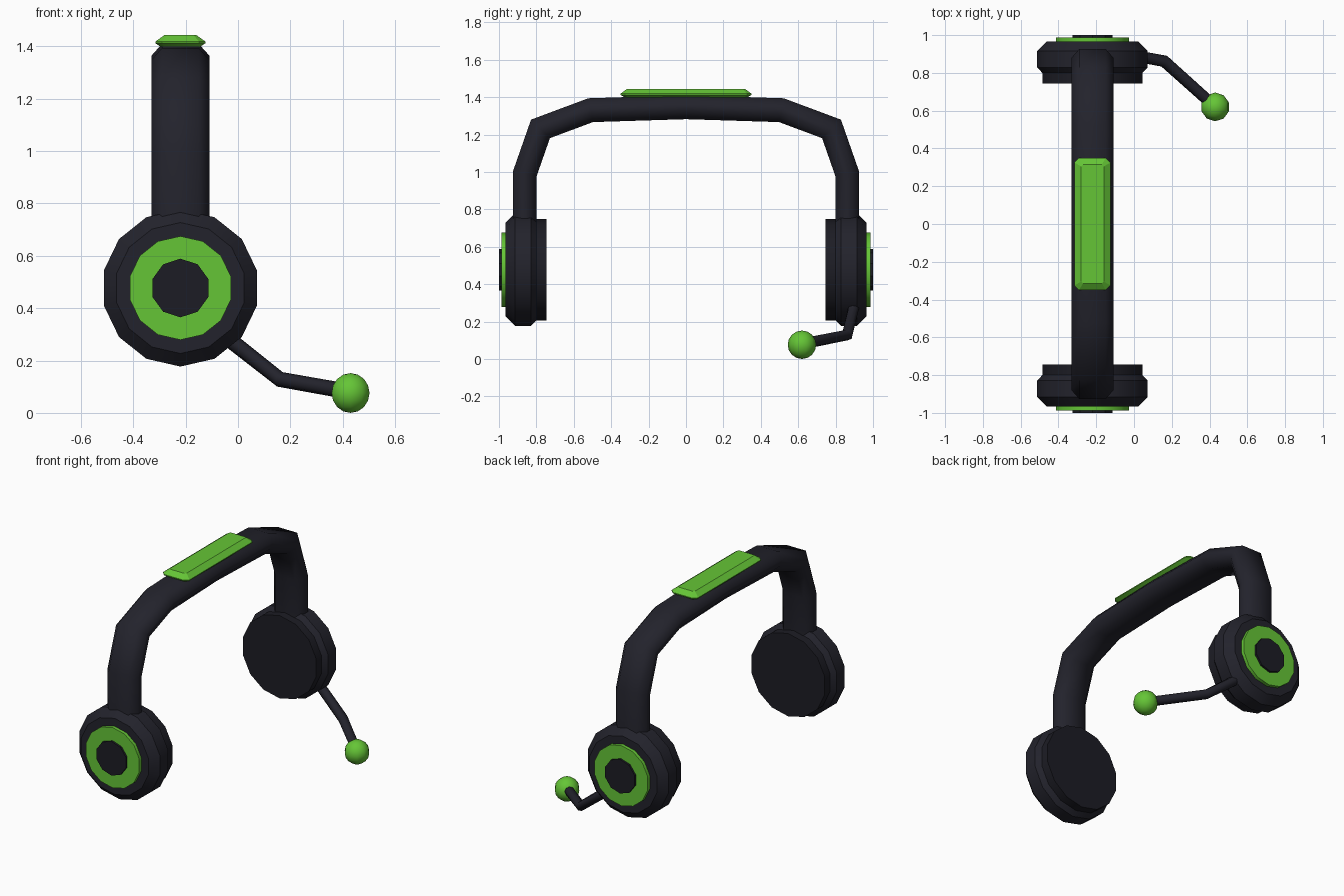
import bpy, bmesh, math
from mathutils import Vector

if "Cube" in bpy.data.objects:
    bpy.data.objects.remove(bpy.data.objects["Cube"])

CX, CZ = -0.22, 0.477   # ear cup axis


def material(name, rgb):
    m = bpy.data.materials.new(name)
    m.diffuse_color = (*rgb, 1)
    m.use_nodes = True
    m.node_tree.nodes["Principled BSDF"].inputs["Base Color"].default_value = m.diffuse_color
    return m


DARK = material("dark navy", (0.0165, 0.0165, 0.025))
BLACK = material("deep black navy", (0.012, 0.012, 0.018))
GREEN = material("bright green", (0.13, 0.56, 0.037))


def loft(name, rings, mat, smooth=None):
    """Skin a list of equal-length point rings and cap both ends."""
    bm = bmesh.new()
    vs = [[bm.verts.new(p) for p in r] for r in rings]
    n = len(rings[0])
    for a, b in zip(vs, vs[1:]):
        for i in range(n):
            j = (i + 1) % n
            bm.faces.new((a[i], a[j], b[j], b[i]))
    bm.faces.new(vs[0][::-1])
    bm.faces.new(vs[-1])
    bmesh.ops.recalc_face_normals(bm, faces=bm.faces)
    me = bpy.data.meshes.new(name)
    bm.to_mesh(me)
    bm.free()
    ob = bpy.data.objects.new(name, me)
    bpy.context.collection.objects.link(ob)
    me.materials.append(mat)
    if smooth:
        bpy.ops.object.select_all(action='DESELECT')
        ob.select_set(True)
        bpy.context.view_layer.objects.active = ob
        bpy.ops.object.shade_smooth_by_angle(angle=math.radians(smooth))
    return ob


def disc(name, sides, profile, side, mat, smooth=None):
    """Turned part around the ear axis; profile is (distance out, radius)."""
    rings = [[(CX + r * math.sin(2 * math.pi * i / sides), side * y,
               CZ + r * math.cos(2 * math.pi * i / sides)) for i in range(sides)]
             for y, r in profile]
    return loft(name, rings, mat, smooth)


def sweep(name, path, section, up, mat, smooth=None):
    """Sweep a section (u, v) along a path with mitred joints."""
    path = [Vector(p) for p in path]
    up = Vector(up)
    rings = []
    for i, p in enumerate(path):
        d0 = (p - path[i - 1]).normalized() if i else None
        d1 = (path[i + 1] - p).normalized() if i < len(path) - 1 else None
        d0, d1 = d0 or d1, d1 or d0
        t = (d0 + d1).normalized()
        u = (up - t * up.dot(t)).normalized()
        v = t.cross(u)
        k = 1 / max(t.dot(d0), 0.5)
        rings.append([p + u * a + v * b * k for a, b in section])
    return loft(name, rings, mat, smooth)


# Ear cups on both sides
for side, tag in ((-1, "left"), (1, "right")):
    disc(tag + "_ear_cup", 14, [(0.778, 0.25), (0.828, 0.30), (0.915, 0.30), (0.965, 0.25)],
         side, DARK, 30)
    disc(tag + "_cushion", 14, [(0.745, 0.272), (0.81, 0.272)], side, BLACK, 30)
    disc(tag + "_trim_ring", 14, [(0.95, 0.198), (0.987, 0.198)], side, GREEN, 30)
    disc(tag + "_cap", 10, [(0.95, 0.112), (1.0, 0.112)], side, BLACK, 30)

# Headband
half = [(-0.862, 0.60), (-0.862, 0.99), (-0.778, 1.23), (-0.51, 1.33)]
path = half + [(0, 1.346)] + [(-y, z) for y, z in reversed(half)]
band = [(0.111, 0.018), (0.07, 0.064), (-0.07, 0.064), (-0.111, 0.018),
        (-0.111, -0.018), (-0.07, -0.064), (0.07, -0.064), (0.111, -0.018)]
sweep("headband", [(CX, y, z) for y, z in path], band, (1, 0, 0), DARK, 50)


# Padded plate on top of the headband
def plate_ring(hx, hy, c, z):
    pts = [(hx, hy - c), (hx - c, hy), (c - hx, hy), (-hx, hy - c),
           (-hx, c - hy), (c - hx, -hy), (hx - c, -hy), (hx, c - hy)]
    return [(CX + x, y, z) for x, y in pts]


loft("top_pad", [plate_ring(0.062, 0.315, 0.01, 1.39), plate_ring(0.096, 0.35, 0.025, 1.412),
                 plate_ring(0.096, 0.35, 0.025, 1.418), plate_ring(0.06, 0.315, 0.01, 1.444)],
     GREEN, 25)

# Microphone boom
tube = [(0.03 * math.cos(math.pi * i / 4), 0.03 * math.sin(math.pi * i / 4)) for i in range(8)]
sweep("microphone_boom", [(-0.08, 0.90, 0.32), (-0.02, 0.895, 0.27), (0.16, 0.862, 0.128),
                          (0.43, 0.62, 0.08)], tube, (0, 0, 1), DARK, 50)

# Microphone ball
bpy.ops.mesh.primitive_uv_sphere_add(segments=10, ring_count=8, radius=0.076,
                                     location=(0.43, 0.62, 0.076))
ball = bpy.context.object
ball.name = "microphone_ball"
ball.data.materials.append(GREEN)
bpy.ops.object.shade_smooth_by_angle(angle=math.radians(60))
